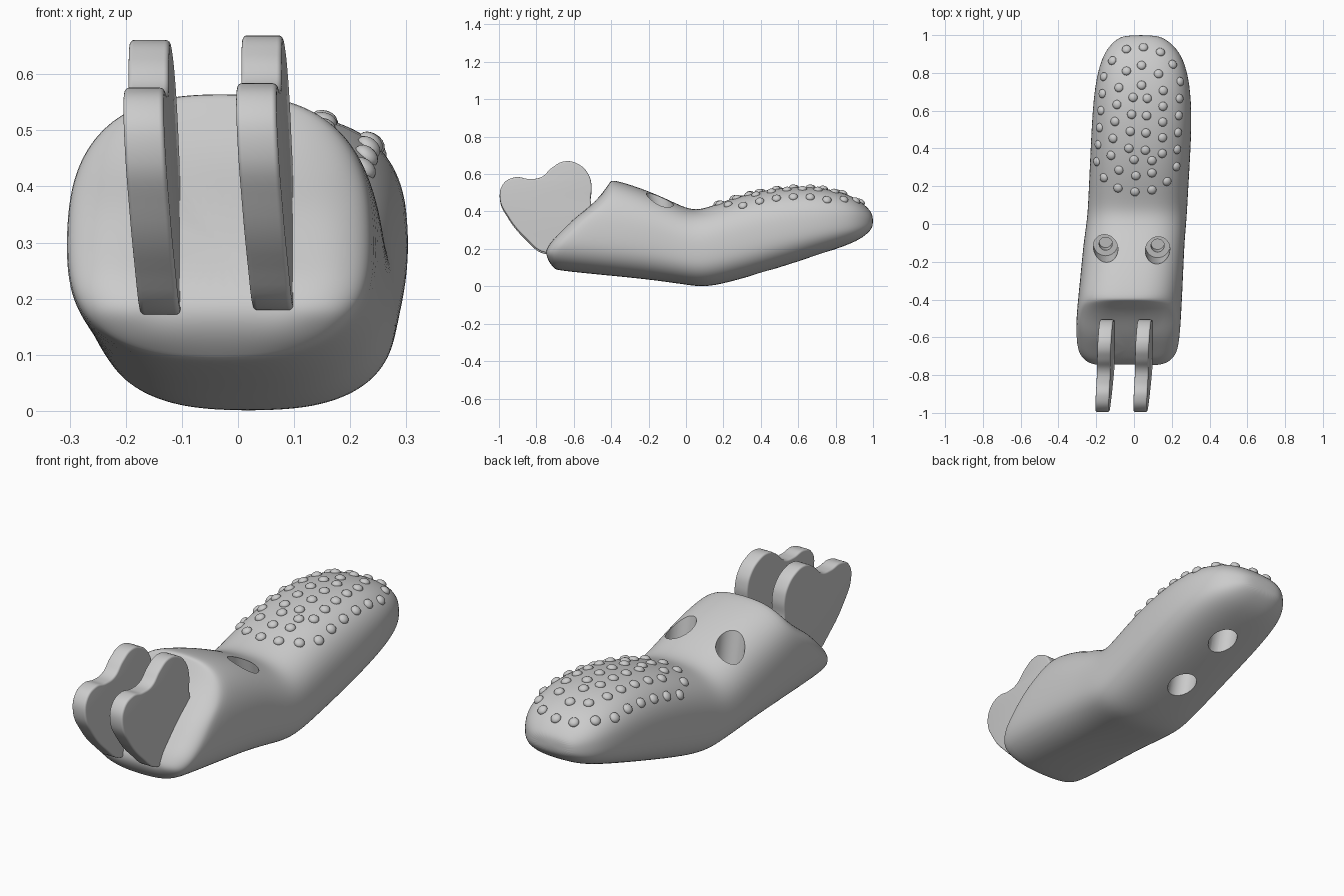
import bpy, bmesh
from math import cos, sin, pi
from mathutils import Matrix, Vector
from mathutils.bvhtree import BVHTree

cube = bpy.data.objects.get("Cube")
if cube:
    bpy.data.objects.remove(cube)

grey = bpy.data.materials.new("plain_grey")
grey.use_nodes = True
grey.diffuse_color = (0.6, 0.6, 0.6, 1)
grey.node_tree.nodes["Principled BSDF"].inputs["Base Color"].default_value = (0.6, 0.6, 0.6, 1)


def add(name, data):
    obj = bpy.data.objects.new(name, data)
    bpy.context.collection.objects.link(obj)
    return obj


def mesh_from(name, bm):
    bmesh.ops.recalc_face_normals(bm, faces=bm.faces)
    mesh = bpy.data.meshes.new(name)
    bm.to_mesh(mesh)
    bm.free()
    return add(name, mesh)


def bake(obj):
    deps = bpy.context.evaluated_depsgraph_get()
    mesh = bpy.data.meshes.new_from_object(obj.evaluated_get(deps))
    obj.modifiers.clear()
    obj.data = mesh


def finish(obj, angle=40):
    obj.data.materials.clear()
    obj.data.materials.append(grey)
    bpy.ops.object.select_all(action='DESELECT')
    obj.select_set(True)
    bpy.context.view_layer.objects.active = obj
    bpy.ops.object.shade_smooth_by_angle(angle=angle * pi / 180)


# Side profile of the scooped front end, as (z, y)
SCOOP = [(0.08, -0.69), (0.13, -0.735), (0.18, -0.755), (0.24, -0.72), (0.3, -0.66),
         (0.37, -0.59), (0.42, -0.52), (0.48, -0.46), (0.58, -0.39)]


def scoop_y(z):
    for (z0, y0), (z1, y1) in zip(SCOOP, SCOOP[1:]):
        if z <= z1:
            return y0 + (y1 - y0) * max(0, z - z0) / (z1 - z0)
    return SCOOP[-1][1]


# Rounded cross-section, fuller below than above
def section(cx, w, zb, zt, scale=1, n=32):
    zc = zb + 0.43 * (zt - zb)
    pts = []
    for i in range(n):
        c, s = cos(2 * pi * i / n), sin(2 * pi * i / n)
        p = 2 / 2.6
        h = zt - zc if s > 0 else zc - zb
        x = w * abs(c) ** p * (1 if c > 0 else -1)
        z = h * abs(s) ** p * (1 if s > 0 else -1)
        pts.append((cx + scale * x, zc + scale * z, abs(c)))
    return pts


# Body: y, centre x, half width, bottom z, top z
STATIONS = [(-0.25, -0.01, .272, .042, .53), (-0.1, 0, .268, .022, .467),
            (0, .012, .265, .008, .417), (.07, .018, .264, -.002, .408),
            (.15, .022, .264, .002, .435), (.3, .03, .265, .04, .49),
            (.5, .04, .266, .1, .53), (.7, .045, .258, .165, .535),
            (.85, .045, .228, .215, .5), (.93, .042, .185, .25, .458),
            (.98, .038, .13, .29, .412), (1, .035, .08, .32, .38)]
rings = []
for scale, setback in ((.25, 0), (.5, 0), (.7, 0), (.85, .02), (.95, .05), (1, .1)):
    rings.append([(x, scoop_y(z) + setback * c * c, z)
                  for x, z, c in section(-.033, .28, .083, .573, scale)])
for y, cx, w, zb, zt in STATIONS:
    rings.append([(x, y, z) for x, z, c in section(cx, w, zb, zt)])
bm = bmesh.new()
loops = [[bm.verts.new(p) for p in ring] for ring in rings]
for a, b in zip(loops, loops[1:]):
    for i in range(len(a)):
        j = (i + 1) % len(a)
        bm.faces.new((a[i], a[j], b[j], b[i]))
bm.faces.new(loops[0])
bm.faces.new(loops[-1])
body = mesh_from("body", bm)
body.modifiers.new("smooth", 'SUBSURF').levels = 2
bake(body)
surface = BVHTree.FromPolygons([v.co for v in body.data.vertices],
                               [p.vertices for p in body.data.polygons])


def cylinder(name, base, axis, radius, length):
    bm = bmesh.new()
    axis = Vector(axis).normalized()
    turn = axis.to_track_quat('Z', 'Y').to_matrix().to_4x4()
    place = Matrix.Translation(Vector(base) + axis * length / 2) @ turn
    bmesh.ops.create_cone(bm, cap_ends=True, segments=32, radius1=radius,
                          radius2=radius, depth=length, matrix=place)
    return mesh_from(name, bm)


# Stepped holes: a wide bore with a narrow bore beyond it
cutters = []
TOP_HOLES = [(-0.15, -0.13), (0.125, -0.14)]
UNDER_HOLES = [(0.04, 0.4), (0.05, 0.71)]
for holes, up in ((TOP_HOLES, 1), (UNDER_HOLES, -1)):
    for x, y in holes:
        start = Vector((x, y, 1 if up > 0 else -1))
        hit = surface.ray_cast(start, Vector((0, 0, -up)))[0]
        out = Vector((0, -0.2 if up > 0 else -0.25, up)).normalized()
        cutters.append(cylinder("wide_bore", hit - out * 0.13, out, 0.065, 0.3))
        cutters.append(cylinder("narrow_bore", hit - out * 0.2, out, 0.035, 0.2))
for cutter in cutters:
    cutter.hide_render = True
    mod = body.modifiers.new("hole", 'BOOLEAN')
    mod.operation, mod.solver, mod.object = 'DIFFERENCE', 'EXACT', cutter
bake(body)
for cutter in cutters:
    bpy.data.objects.remove(cutter)
finish(body)

# Two lobed plates, leaning slightly
OUTLINE = [(-.75, .18), (-.86, .26), (-.95, .37), (-.995, .47), (-.975, .55), (-.91, .583),
           (-.84, .574), (-.775, .583), (-.715, .635), (-.65, .668), (-.58, .655),
           (-.525, .605), (-.505, .54), (-.51, .46), (-.5, .36), (-.62, .22)]


def plate(name, x, lift):
    curve = bpy.data.curves.new(name, 'CURVE')
    curve.dimensions, curve.fill_mode = '2D', 'BOTH'
    curve.extrude, curve.bevel_depth, curve.offset = 0.027, 0.009, -0.009
    curve.resolution_u = 6
    spline = curve.splines.new('BEZIER')
    spline.bezier_points.add(len(OUTLINE) - 1)
    spline.use_cyclic_u = True
    for point, (y, z) in zip(spline.bezier_points, OUTLINE):
        point.co = (y, z, 0)
        point.handle_left_type = point.handle_right_type = 'AUTO'
    temp = add("outline", curve)
    deps = bpy.context.evaluated_depsgraph_get()
    mesh = bpy.data.meshes.new_from_object(temp.evaluated_get(deps))
    bpy.data.objects.remove(temp)
    for v in mesh.vertices:
        y, z, t = v.co
        v.co = (x + t + 0.052 * (y + 0.95) - 0.05 * (z - 0.5), y, z + lift)
    bm = bmesh.new()
    bm.from_mesh(mesh)
    bmesh.ops.remove_doubles(bm, verts=bm.verts, dist=0.0005)
    finish(mesh_from(name, bm), 30)


plate("right_plate", -0.165, -0.008)
plate("left_plate", 0.036, 0)

# Grip bumps: columns run from front to back, then loose ones at both ends
COLUMNS = [((-.197, .33), (-.16, .78), 6), ((-.122, .363), (-.08, .722), 5),
           ((-.027, .4), (-.005, .67), 4), ((.06, .39), (.07, .665), 4),
           ((.15, .373), (.155, .706), 5), ((.225, .304), (.245, .754), 6)]
spots = [Vector(a).lerp(Vector(b), i / (n - 1)) for a, b, n in COLUMNS for i in range(n)]
spots += [(-.04, .925), (.05, .935), (.14, .91), (-.115, .865), (.205, .845), (-.04, .81),
          (.04, .84), (.13, .795), (.04, .735), (0, .34), (.095, .335), (-.16, .245),
          (-.08, .285), (.01, .255), (.095, .27), (.175, .225), (-.085, .19), (.005, .17),
          (.095, .18)]
bm = bmesh.new()
for x, y in spots:
    hit, normal, _, _ = surface.ray_cast(Vector((x, y, 1)), Vector((0, 0, -1)))
    if hit:
        place = (Matrix.Translation(hit) @ normal.to_track_quat('Z', 'Y').to_matrix().to_4x4()
                 @ Matrix.Diagonal((0.024, 0.024, 0.016, 1)))
        bmesh.ops.create_uvsphere(bm, u_segments=16, v_segments=8, radius=1, matrix=place)
finish(mesh_from("grip_bumps", bm))
